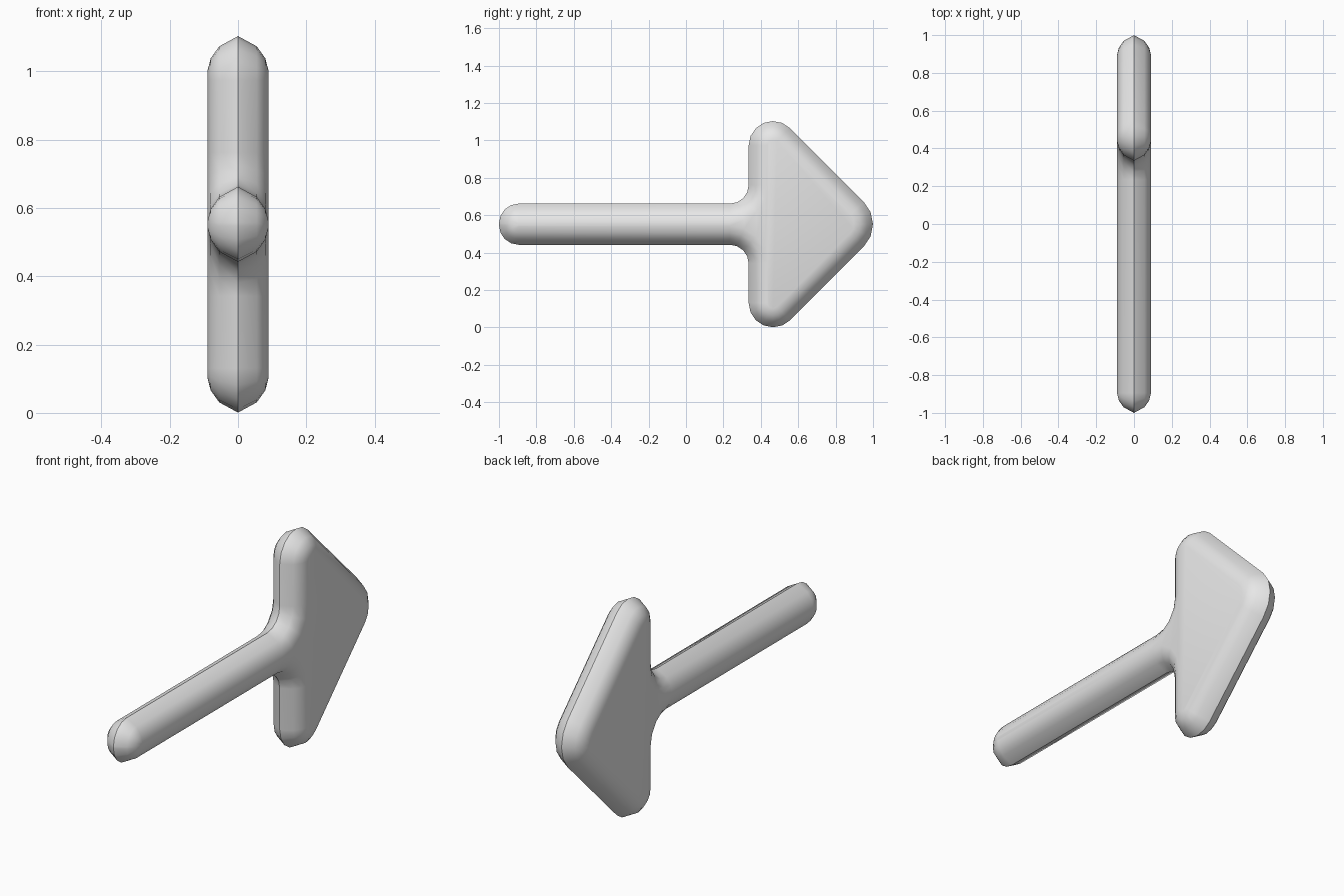
import bpy, bmesh, math
from mathutils import Vector

cube = bpy.data.objects.get("Cube")
if cube:
    bpy.data.objects.remove(cube, do_unlink=True)

CENTRE_Z = 0.552

# Sharp corners of the lower half: y, z, fillet radius (negative = inside corner), segments
half = [(-1.0, -0.11, 0.105, 4), (0.335, -0.11, -0.1, 4), (0.335, -0.735, 0.13, 6)]
tip = [(1.07, 0.0, 0.17, 4)]
corners = half + tip + [(y, -z, r, s) for y, z, r, s in reversed(half)]

# Rounded edge section: inset from the outline, x height
section = [(0.1, 0.089), (0.065, 0.08), (0.03, 0.055)]
levels = [(d, -x) for d, x in section] + [(0, 0)] + [(d, x) for d, x in reversed(section)]


def inward(a, b):
    e = (b - a).normalized()
    return Vector((-e.y, e.x))


def outline(inset):
    """Filleted arrow outline, moved inward by the inset."""
    pts = [Vector(c[:2]) for c in corners]
    out = []
    for i, (y, z, r, segs) in enumerate(corners):
        n1 = inward(pts[i - 1], pts[i])
        n2 = inward(pts[i], pts[(i + 1) % len(pts)])
        centre = pts[i] + (n1 + n2) * r / (1 + n1.dot(n2))
        turn = math.atan2(n1.x * n2.y - n1.y * n2.x, n1.dot(n2))
        start = math.atan2(n1.y, n1.x)
        for k in range(segs + 1):
            a = start + turn * k / segs
            out.append(centre - Vector((math.cos(a), math.sin(a))) * (r - inset))
    return out


# Arrow body: stacked outlines joined into a rounded slab
bm = bmesh.new()
rings = [[bm.verts.new((x, p.x, p.y + CENTRE_Z)) for p in outline(d)] for d, x in levels]
for low, high in zip(rings, rings[1:]):
    for i in range(len(low)):
        bm.faces.new((low[i - 1], low[i], high[i], high[i - 1]))
bm.faces.new(rings[0])
bm.faces.new(rings[-1])
bmesh.ops.recalc_face_normals(bm, faces=bm.faces)
mesh = bpy.data.meshes.new("arrow")
bm.to_mesh(mesh)
bm.free()
arrow = bpy.data.objects.new("arrow", mesh)
bpy.context.collection.objects.link(arrow)

# Plain grey
grey = bpy.data.materials.new("light_grey")
grey.use_nodes = True
colour = (0.8, 0.8, 0.8, 1)
grey.diffuse_color = colour
grey.node_tree.nodes["Principled BSDF"].inputs["Base Color"].default_value = colour
mesh.materials.append(grey)

# Smooth shading with a crisp middle seam
bpy.ops.object.select_all(action="DESELECT")
arrow.select_set(True)
bpy.context.view_layer.objects.active = arrow
bpy.ops.object.shade_smooth_by_angle(angle=math.radians(40))
